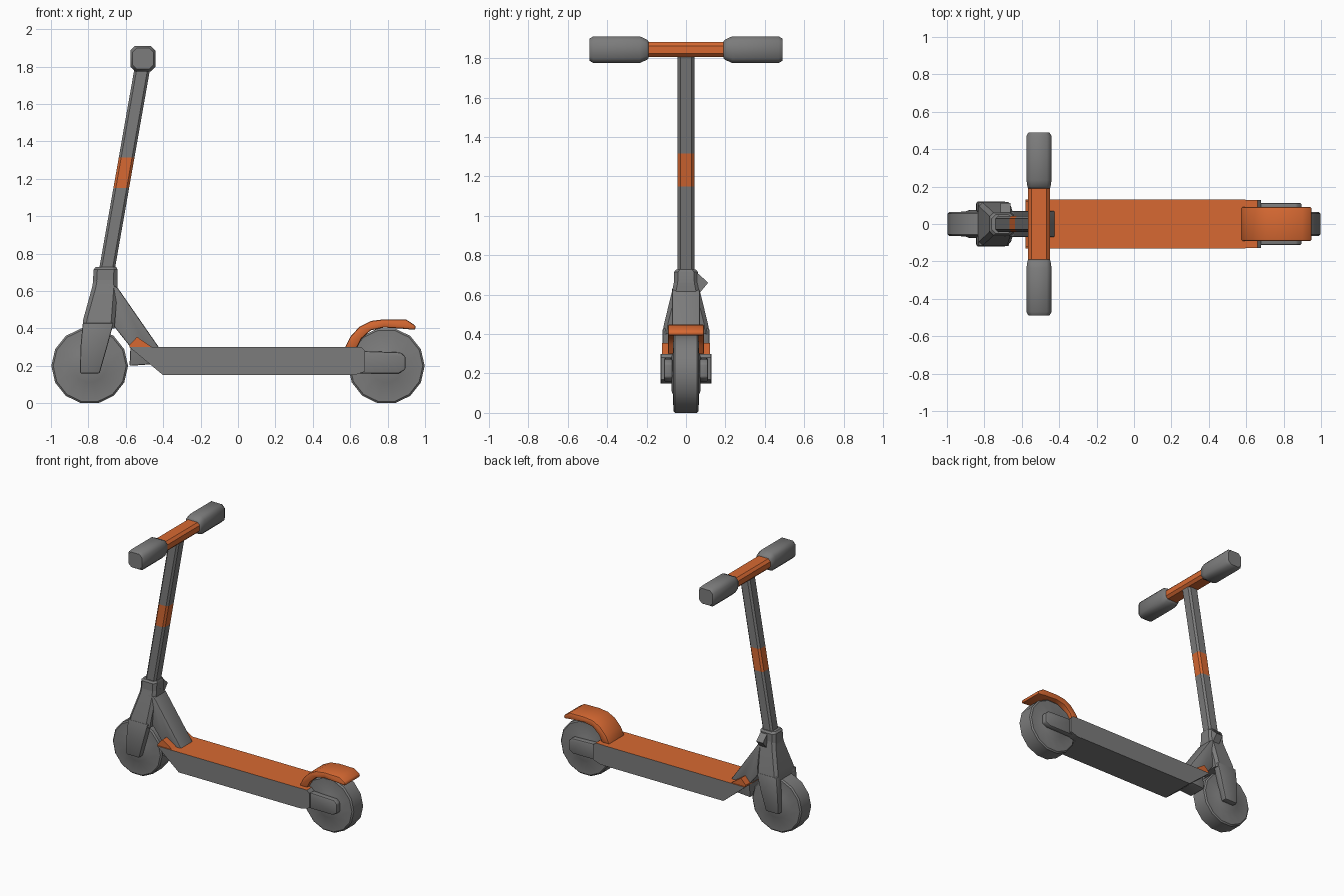
import bpy, bmesh, math
from mathutils import Vector

if "Cube" in bpy.data.objects:
    bpy.data.objects.remove(bpy.data.objects["Cube"])


def material(name, rgb):
    m = bpy.data.materials.new(name)
    m.diffuse_color = (*rgb, 1)
    m.use_nodes = True
    m.node_tree.nodes["Principled BSDF"].inputs["Base Color"].default_value = m.diffuse_color
    return m


GREY = material("grey", (0.2, 0.2, 0.2))
ORANGE = material("orange", (0.68, 0.141, 0.032))


def loft(name, rings, mat=GREY, bevel=0, rule=None, angle=32):
    """Skin a row of equal-length rings and cap the ends."""
    bm = bmesh.new()
    rows = [[bm.verts.new(p) for p in r] for r in rings]
    n = len(rows[0])
    for a, b in zip(rows, rows[1:]):
        for i in range(n):
            j = (i + 1) % n
            bm.faces.new((a[i], a[j], b[j], b[i]))
    bm.faces.new(rows[0][::-1])
    bm.faces.new(rows[-1])
    bmesh.ops.recalc_face_normals(bm, faces=bm.faces)
    if rule:
        for f in bm.faces:
            f.material_index = int(rule(f))
    if bevel:
        bmesh.ops.bevel(bm, geom=[e for e in bm.edges if e.calc_face_angle(0) > 0.6],
                        offset=bevel, segments=2, profile=0.5, affect='EDGES')
    for f in bm.faces:
        f.smooth = True
    me = bpy.data.meshes.new(name)
    bm.to_mesh(me)
    bm.free()
    me.set_sharp_from_angle(angle=math.radians(angle))
    me.materials.append(mat)
    if rule:
        me.materials.append(ORANGE)
    ob = bpy.data.objects.new(name, me)
    bpy.context.collection.objects.link(ob)
    return ob


def prism(name, profile, y0, y1, **kw):
    return loft(name, [[(x, y, z) for x, z in profile] for y in (y0, y1)], **kw)


def octagon(hx, hy, c):
    """Rectangle with cut corners."""
    return [(hx, hy - c), (hx - c, hy), (c - hx, hy), (-hx, hy - c),
            (-hx, c - hy), (c - hx, -hy), (hx - c, -hy), (hx, c - hy)]


def level(cx, z, hx, hy, c=0.02):
    return [(cx + x, y, z) for x, y in octagon(hx, hy, c)]


def bar_ring(y, hx, hz, c):
    return [(-0.508 + x, y, 1.843 + z) for x, z in octagon(hx, hz, c)]


def disc(cx, y, r, n=14):
    return [(cx + r * math.cos(math.tau * i / n), y, 0.2 + r * math.sin(math.tau * i / n))
            for i in range(n)]


# wheels with hubs
for name, cx in (("front", -0.793), ("rear", 0.793)):
    loft(name + "_wheel", [disc(cx, y, r) for y, r in (
        (-0.074, 0.09), (-0.066, 0.11), (-0.064, 0.195), (-0.055, 0.205),
        (0.055, 0.205), (0.064, 0.195), (0.066, 0.11), (0.074, 0.09))])
    loft(name + "_axle", [disc(cx, y, 0.035) for y in (-0.09, 0.09)])

# deck with orange top
top = lambda f: f.normal.z > 0.9
prism("deck", [(-0.58, 0.30), (-0.40, 0.15), (0.595, 0.15), (0.595, 0.30)],
      -0.13, 0.13, rule=top)

for s, side in ((-1, "left"), (1, "right")):
    # rear cheeks and arms beside the wheel
    prism(side + "_deck_cheek", [(0.59, 0.15), (0.62, 0.15), (0.68, 0.17), (0.68, 0.28),
                                 (0.66, 0.30), (0.59, 0.30)], s * 0.072, s * 0.128, rule=top)
    prism(side + "_rear_arm", [(0.64, 0.16), (0.86, 0.16), (0.895, 0.18), (0.895, 0.25),
                               (0.87, 0.272), (0.64, 0.28)], s * 0.068, s * 0.112, bevel=0.008)
    # raised lip at the front of the deck
    prism(side + "_deck_lip", [(-0.58, 0.30), (-0.58, 0.312), (-0.54, 0.355), (-0.46, 0.30)],
          s * 0.05, s * 0.122, mat=ORANGE)
    # fork leg
    loft(side + "_fork_leg", [
        [(x, s * y, z) for x, y in ((x0, 0.066), (x1, 0.066), (x1, y1), (x0, y1))]
        for z, x0, x1, y1 in ((0.16, -0.845, -0.74, 0.115), (0.30, -0.842, -0.70, 0.12),
                              (0.43, -0.83, -0.665, 0.118))], bevel=0.008)
    # handlebar grip
    loft(side + "_grip", [bar_ring(s * y, hx, hz, c) for y, hx, hz, c in (
        (0.19, 0.058, 0.042, 0.02), (0.20, 0.062, 0.052, 0.02), (0.235, 0.067, 0.068, 0.025),
        (0.47, 0.067, 0.068, 0.025), (0.49, 0.056, 0.056, 0.022))], angle=50)

# fork crown and collar
loft("fork_crown", [level(-0.747, 0.40, 0.086, 0.118), level(-0.742, 0.45, 0.085, 0.112),
                    level(-0.712, 0.62, 0.068, 0.07), level(-0.709, 0.66, 0.064, 0.062)])
loft("collar", [level(-0.712, 0.61, 0.066, 0.064), level(-0.708, 0.715, 0.064, 0.06),
                level(-0.706, 0.728, 0.055, 0.05)])

# neck joining the fork to the deck
prism("neck", [(-0.70, 0.64), (-0.645, 0.62), (-0.42, 0.295), (-0.44, 0.21), (-0.58, 0.20),
               (-0.575, 0.30), (-0.67, 0.42)], -0.07, 0.07, bevel=0.008)

# folding latch
loft("latch", [[(x, y, z) for y, z in ((0.04, 0.72), (0.07, 0.70), (0.112, 0.66),
                                       (0.07, 0.61), (0.04, 0.61))] for x in (-0.715, -0.66)])

# leaning stem with orange band
loft("stem", [level(-0.70 + (z - 0.72) * 0.176, z, 0.042, 0.042, 0.013)
              for z in (0.66, 1.15, 1.315, 1.83)],
     rule=lambda f: 1.16 < f.calc_center_median().z < 1.3)

# handlebar
loft("handlebar", [bar_ring(y, 0.058, 0.038, 0.018) for y in (-0.2, 0.2)], mat=ORANGE)

# rear fender
prism("rear_fender", [(0.57, 0.295), (0.60, 0.355), (0.65, 0.41), (0.71, 0.44), (0.78, 0.449),
                      (0.90, 0.447), (0.95, 0.415), (0.948, 0.392), (0.89, 0.398),
                      (0.78, 0.405), (0.71, 0.39), (0.66, 0.345), (0.635, 0.295)],
      -0.092, 0.092, mat=ORANGE, bevel=0.01)
